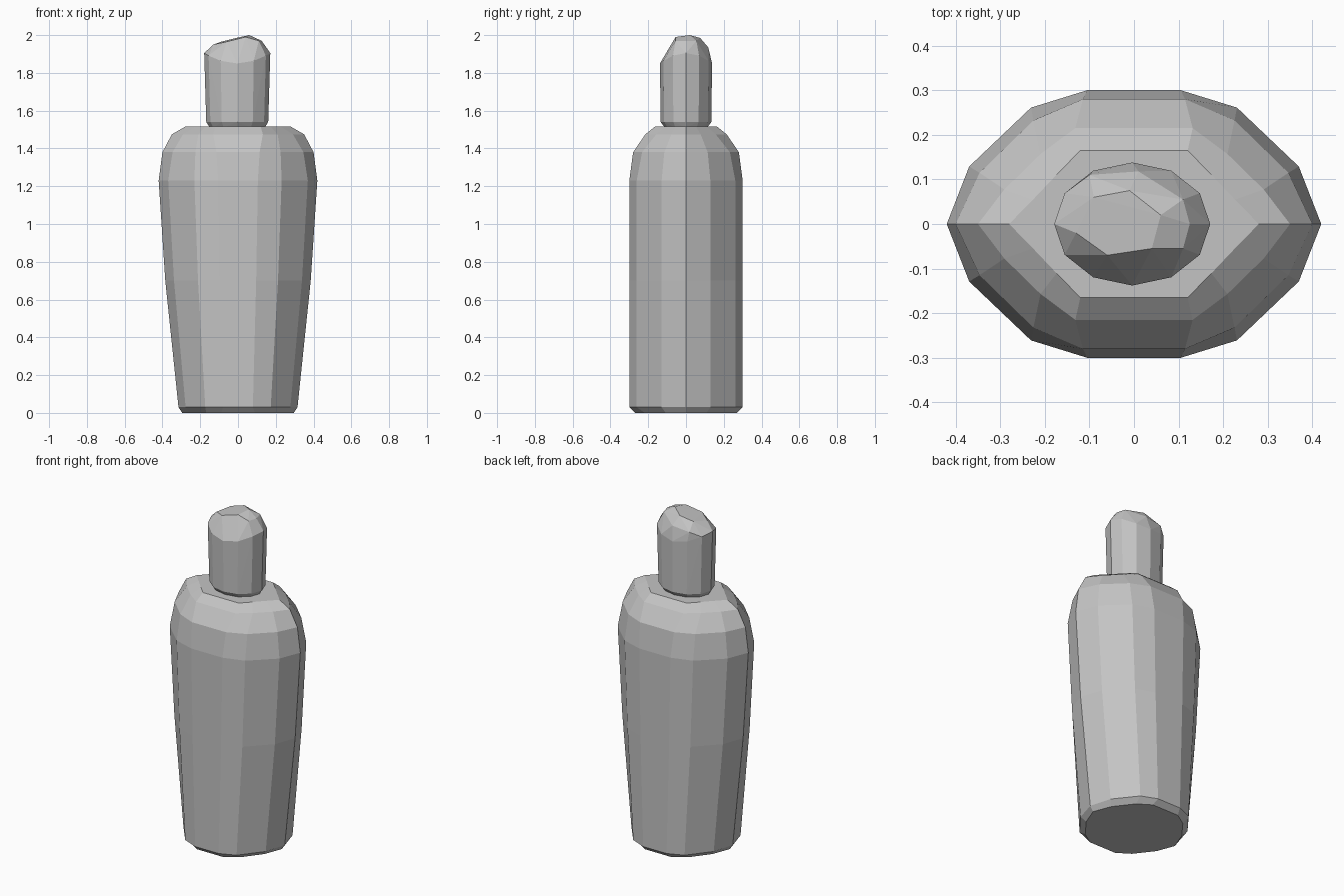
import bpy, bmesh, math

cube = bpy.data.objects.get("Cube")
if cube:
    bpy.data.objects.remove(cube, do_unlink=True)

GREY = (0.55, 0.55, 0.55, 1)
grey = bpy.data.materials.new("plain grey")
grey.use_nodes = True
grey.diffuse_color = GREY
grey.node_tree.nodes["Principled BSDF"].inputs["Base Color"].default_value = GREY


def finish(bm, name):
    bmesh.ops.recalc_face_normals(bm, faces=bm.faces)
    mesh = bpy.data.meshes.new(name)
    bm.to_mesh(mesh)
    bm.free()
    mesh.materials.append(grey)
    obj = bpy.data.objects.new(name, mesh)
    bpy.context.collection.objects.link(obj)
    return obj


# Quarter outlines: rounded body section and the six-sided shoulder top
ROUND = [(1, 0), (.88, .43), (.55, .87), (.25, 1)]
HEX = [(1, 0), (.81, .33), (.62, .67), (.43, 1)]


def section(blend):
    quarter = [(a[0] + (b[0] - a[0]) * blend, a[1] + (b[1] - a[1]) * blend)
               for a, b in zip(ROUND, HEX)]
    half = quarter + [(-x, y) for x, y in reversed(quarter)]
    return half + [(x, -y) for x, y in half[-2:0:-1]]


# Bottle body: height, half width, half depth, blend towards the hexagon
LEVELS = [(0, .295, .27, .3), (.03, .315, .3, 0), (.7, .385, .3, 0),
          (1.23, .42, .3, 0), (1.38, .4, .28, .2), (1.475, .35, .215, .7),
          (1.515, .28, .165, 1)]
bm = bmesh.new()
rings = [[bm.verts.new((x * w, y * d, z)) for x, y in section(t)]
         for z, w, d, t in LEVELS]
for low, high in zip(rings, rings[1:]):
    for i in range(len(low)):
        j = (i + 1) % len(low)
        bm.faces.new((low[i], low[j], high[j], high[i]))
bm.faces.new(rings[0])
bm.faces.new(rings[-1])
finish(bm, "bottle_body")

# Cap: twelve-sided barrel with a chamfered foot and a slanted faceted crown
bm = bmesh.new()
for z, rise, w, d in [(1.51, 0, .145, .112), (1.54, 0, .164, .134),
                      (1.85, .055, .175, .138)]:
    for i in range(12):
        a = math.tau * i / 12
        bm.verts.new((w * math.cos(a) - .004, d * math.sin(a),
                      z + rise * math.cos(a) ** 2))
CROWN = [(.06, .02, 2), (-.01, .075, 1.985), (-.09, .06, 1.965),
         (-.13, -.02, 1.95), (-.06, -.07, 1.965), (.04, -.055, 1.99),
         (.11, .055, 1.97), (.125, 0, 1.97), (.11, -.055, 1.97),
         (-.1, .11, 1.92), (.01, .118, 1.935)]
for p in CROWN:
    bm.verts.new(p)
hull = bmesh.ops.convex_hull(bm, input=bm.verts)
loose = [v for v in bm.verts if not v.link_faces]
bmesh.ops.delete(bm, geom=loose, context='VERTS')
finish(bm, "bottle_cap")
